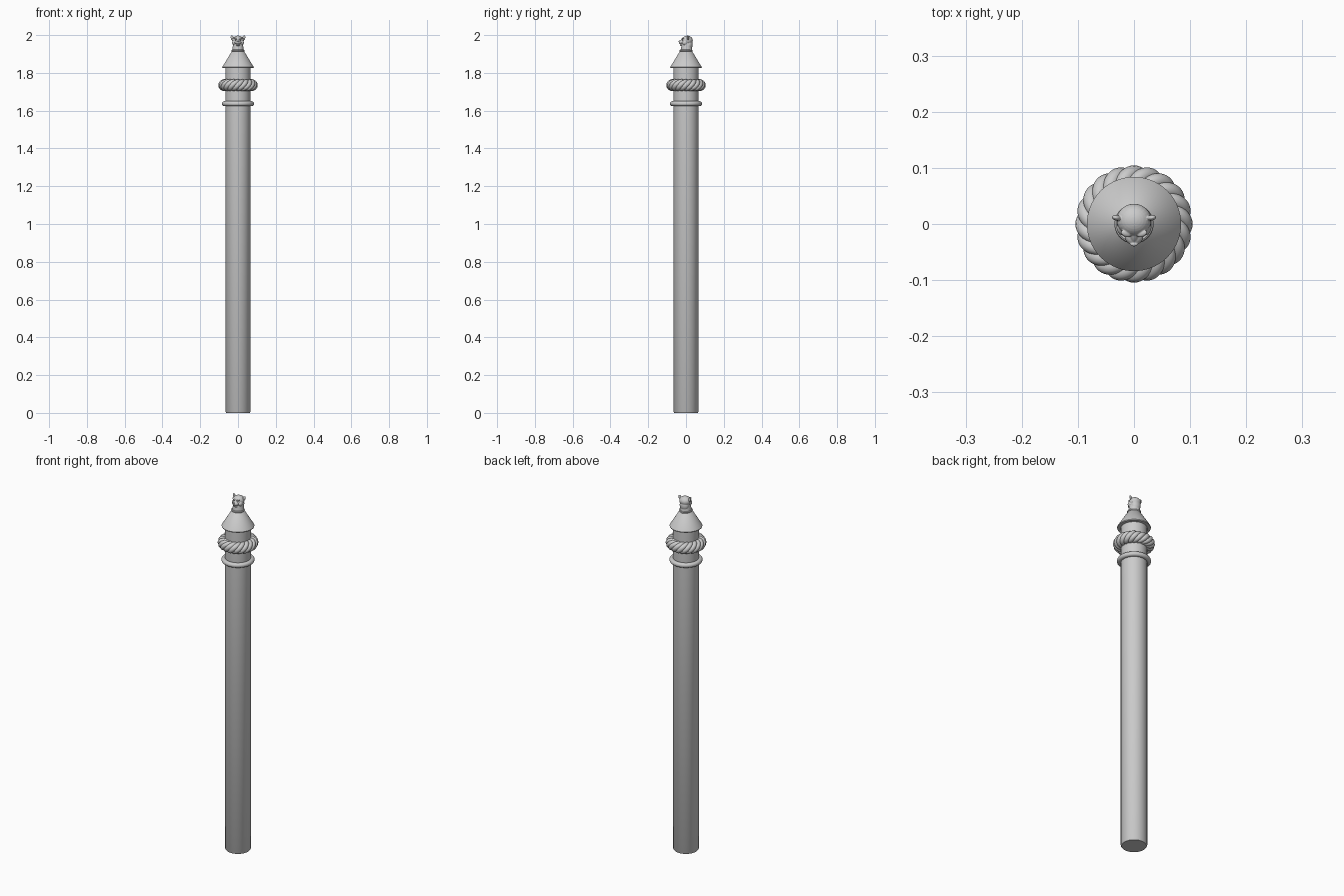
import bpy, bmesh
from math import sin, cos, pi
from mathutils import Matrix, Vector, Euler

if "Cube" in bpy.data.objects:
    bpy.data.objects.remove(bpy.data.objects["Cube"])


def add_object(name, bm, smooth=True):
    bmesh.ops.recalc_face_normals(bm, faces=bm.faces)
    me = bpy.data.meshes.new(name)
    bm.to_mesh(me)
    bm.free()
    ob = bpy.data.objects.new(name, me)
    bpy.context.collection.objects.link(ob)
    bpy.ops.object.select_all(action='DESELECT')
    ob.select_set(True)
    bpy.context.view_layer.objects.active = ob
    if smooth:
        bpy.ops.object.shade_smooth_by_angle(angle=0.6)
    return ob


def lathe(name, profile, segs=64):
    """Revolve (radius, z) points around z and cap both ends."""
    bm = bmesh.new()
    rings = [[bm.verts.new((r * cos(2 * pi * i / segs), r * sin(2 * pi * i / segs), z))
              for i in range(segs)] for r, z in profile]
    for a, b in zip(rings, rings[1:]):
        for i in range(segs):
            j = (i + 1) % segs
            bm.faces.new((a[i], a[j], b[j], b[i]))
    bm.faces.new(rings[0])
    bm.faces.new(rings[-1])
    return add_object(name, bm)


def closed_tube(bm, path, radius, sides):
    """Sweep a circle along a closed path around the z axis."""
    n = len(path)
    rings = []
    for i, p in enumerate(path):
        tangent = (path[(i + 1) % n] - path[i - 1]).normalized()
        side = tangent.cross(Vector((0, 0, 1))).normalized()
        up = side.cross(tangent)
        rings.append([bm.verts.new(p + radius * (cos(2 * pi * k / sides) * side
                                                 + sin(2 * pi * k / sides) * up))
                      for k in range(sides)])
    for i in range(n):
        a, b = rings[i], rings[(i + 1) % n]
        for k in range(sides):
            m = (k + 1) % sides
            bm.faces.new((a[k], a[m], b[m], b[k]))


# Shaft and conical cap
lathe("shaft", [(0.062, 0), (0.066, 0.006), (0.066, 1.83)])
lathe("cone_cap", [(0.083, 1.826), (0.084, 1.83), (0.034, 1.912), (0.028, 1.915)])

# Plain ring
bm = bmesh.new()
closed_tube(bm, [Vector((0.072 * cos(2 * pi * i / 64), 0.072 * sin(2 * pi * i / 64), 1.637))
                 for i in range(64)], 0.013, 16)
add_object("collar_ring", bm)

# Twisted rope: four strands wound around a circle
bm = bmesh.new()
STRANDS, TURNS, STEPS = 4, 5, 240
for s in range(STRANDS):
    path = []
    for i in range(STEPS):
        t = 2 * pi * i / STEPS
        phi = TURNS * t + 2 * pi * s / STRANDS
        r = 0.073 + 0.018 * cos(phi)
        path.append(Vector((r * cos(t), r * sin(t), 1.735 + 0.018 * sin(phi))))
    closed_tube(bm, path, 0.0135, 12)
add_object("rope_wreath", bm)

# Animal head finial: blobs fused by a voxel remesh
bm = bmesh.new()


def blob(loc, size, rot=(0, 0, 0), mirror=False):
    for s in ((1, -1) if mirror else (1,)):
        m = (Matrix.Translation((loc[0] * s, loc[1], loc[2]))
             @ Euler((rot[0], rot[1] * s, rot[2] * s)).to_matrix().to_4x4()
             @ Matrix.Diagonal((*size, 1)))
        bmesh.ops.create_uvsphere(bm, u_segments=24, v_segments=16, radius=1, matrix=m)


bmesh.ops.create_cone(bm, cap_ends=True, segments=32, radius1=0.032, radius2=0.025,
                      depth=0.055, matrix=Matrix.Translation((0, 0.003, 1.935)))
blob((0, 0.007, 1.972), (0.031, 0.029, 0.025))                       # skull
blob((0, 0.014, 1.95), (0.026, 0.021, 0.03))                         # nape
blob((0, -0.02, 1.962), (0.017, 0.018, 0.012))                       # muzzle
blob((0, -0.017, 1.949), (0.013, 0.015, 0.006), (0.15, 0, 0))        # lower jaw
blob((0, -0.016, 1.973), (0.008, 0.02, 0.008), (0.45, 0, 0))         # nose bridge
blob((0, -0.036, 1.967), (0.007, 0.004, 0.004))                      # nose tip
blob((0.02, -0.006, 1.96), (0.011, 0.014, 0.013), mirror=True)       # cheeks
blob((0.014, -0.017, 1.982), (0.010, 0.006, 0.004), (0, -0.3, 0.35), True)  # brows
blob((0.031, 0.011, 1.986), (0.008, 0.005, 0.0125), (0, 0.25, 0.2), True)   # ears
head = add_object("feline_head_finial", bm)
rm = head.modifiers.new("fuse", 'REMESH')
rm.mode = 'VOXEL'
rm.voxel_size = 0.0012
rm.use_smooth_shade = True
sm = head.modifiers.new("soften", 'SMOOTH')
sm.factor = 0.5
sm.iterations = 2

# Eyes
bm = bmesh.new()
blob((0.0125, -0.0195, 1.975), (0.004, 0.003, 0.003), (0, -0.2, 0.3), True)
add_object("eyes", bm)

# Small band where the neck meets the cap
bm = bmesh.new()
closed_tube(bm, [Vector((0.03 * cos(2 * pi * i / 48), 0.03 * sin(2 * pi * i / 48), 1.918))
                 for i in range(48)], 0.005, 10)
add_object("neck_band", bm)
